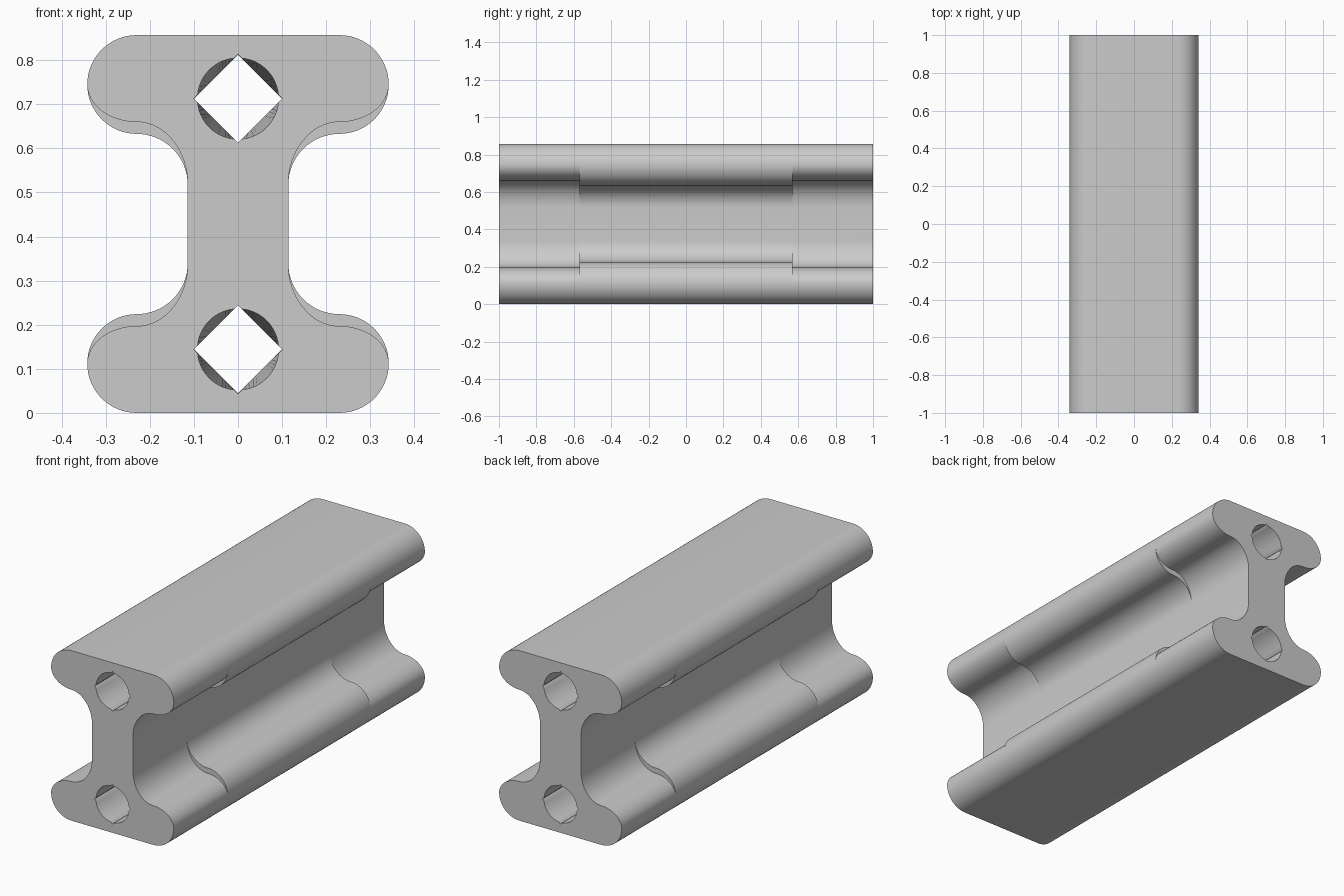
import bpy, bmesh
from math import sin, cos, pi, radians

cube = bpy.data.objects.get("Cube")
if cube:
    bpy.data.objects.remove(cube, do_unlink=True)

HEIGHT, MID = 0.857, 0.4285
WEB, LOBE_X, LOBE_R, LOBE_Z = 0.114, 0.23, 0.112, 0.745
FILLET_Z = 0.517
STEP_Y = 0.57

grey = bpy.data.materials.new("plain grey")
grey.use_nodes = True
colour = (0.6, 0.6, 0.6, 1)
grey.diffuse_color = colour
grey.node_tree.nodes["Principled BSDF"].inputs["Base Color"].default_value = colour


def arc(cx, cz, rx, rz, start, end, n=16):
    """Points along an elliptical arc, angles in degrees."""
    steps = [radians(start + (end - start) * i / n) for i in range(n + 1)]
    return [(cx + rx * cos(a), cz + rz * sin(a)) for a in steps]


def beam_profile(under):
    """Closed section whose upper flange has its underside at height `under`."""
    quarter = arc(LOBE_X, LOBE_Z, LOBE_R, HEIGHT - LOBE_Z, 90, 0)
    quarter += arc(LOBE_X, LOBE_Z, LOBE_R, LOBE_Z - under, 0, -90)[1:]
    quarter += arc(LOBE_X, FILLET_Z, LOBE_X - WEB, under - FILLET_Z, 90, 180)[1:]
    right = quarter + [(x, 2 * MID - z) for x, z in reversed(quarter)]
    return right + [(-x, z) for x, z in reversed(right)]


def hole_profile(cz, round_r, tip=0.1, n=64):
    """Diamond opening, widened to a circle where round_r is the larger."""
    points = []
    for i in range(n):
        a = 2 * pi * i / n
        r = max(round_r, tip / (abs(cos(a)) + abs(sin(a))))
        points.append((r * cos(a), cz + r * sin(a)))
    return points


def loft(name, sections):
    """Solid skinned through (y, profile) sections, capped at both ends."""
    bm = bmesh.new()
    rings = [[bm.verts.new((x, y, z)) for x, z in pts] for y, pts in sections]
    for a, b in zip(rings, rings[1:]):
        for i in range(len(a)):
            j = (i + 1) % len(a)
            bm.faces.new((a[i], a[j], b[j], b[i]))
    bm.faces.new(rings[0])
    bm.faces.new(rings[-1])
    bmesh.ops.remove_doubles(bm, verts=bm.verts, dist=1e-5)
    bmesh.ops.recalc_face_normals(bm, faces=bm.faces)
    mesh = bpy.data.meshes.new(name)
    bm.to_mesh(mesh)
    bm.free()
    mesh.materials.append(grey)
    obj = bpy.data.objects.new(name, mesh)
    bpy.context.collection.objects.link(obj)
    return obj


# Beam with a thicker flange along the middle length
slim, thick = beam_profile(0.66), beam_profile(0.633)
beam = loft("beam", [(-1, slim), (-STEP_Y, slim), (-STEP_Y, thick),
                     (STEP_Y, thick), (STEP_Y, slim), (1, slim)])

# Lengthwise bores, round at the ends and square in the middle
cutters = []
for label, cz in (("lower", 0.144), ("upper", HEIGHT - 0.144)):
    round_end, square = hole_profile(cz, 0.092), hole_profile(cz, 0)
    cutter = loft(label + "_bore_cutter", [
        (-1.05, round_end), (-1, round_end), (-STEP_Y, square),
        (STEP_Y, square), (1, round_end), (1.05, round_end)])
    cutter.hide_render = True
    cutters.append(cutter)
    cut = beam.modifiers.new(label + " bore", "BOOLEAN")
    cut.operation = "DIFFERENCE"
    cut.solver = "EXACT"
    cut.object = cutter

bpy.ops.object.select_all(action="DESELECT")
beam.select_set(True)
bpy.context.view_layer.objects.active = beam
for modifier in list(beam.modifiers):
    bpy.ops.object.modifier_apply(modifier=modifier.name)
for cutter in cutters:
    bpy.data.objects.remove(cutter, do_unlink=True)
bpy.ops.object.shade_smooth_by_angle(angle=radians(30))
